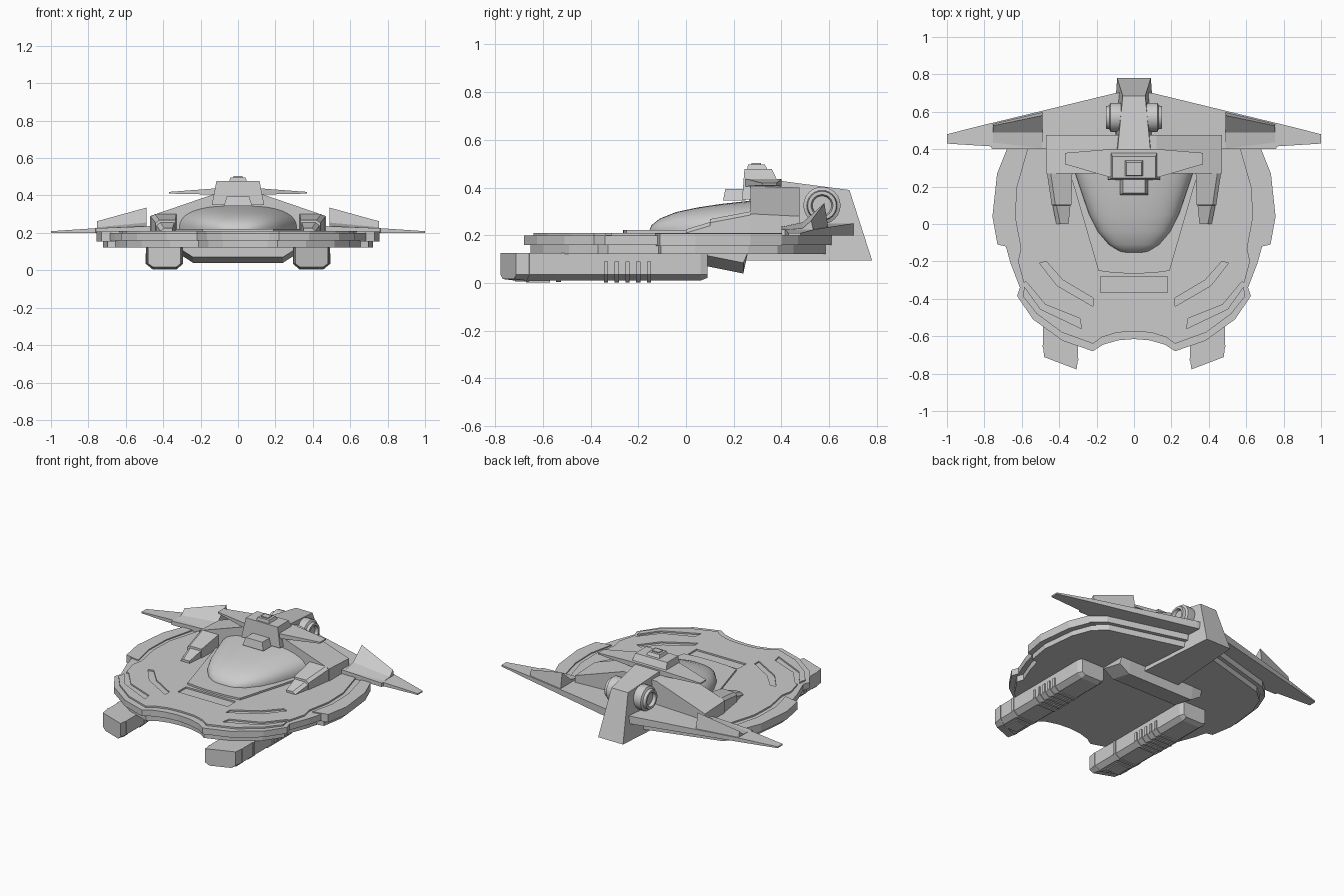
import bpy, bmesh
from math import sin, cos, pi

if "Cube" in bpy.data.objects:
    bpy.data.objects.remove(bpy.data.objects["Cube"])


def make(name, verts, faces, mirror=False, smooth=False):
    me = bpy.data.meshes.new(name)
    me.from_pydata(verts, [], faces)
    bm = bmesh.new()
    bm.from_mesh(me)
    bmesh.ops.recalc_face_normals(bm, faces=bm.faces)
    bm.to_mesh(me)
    bm.free()
    ob = bpy.data.objects.new(name, me)
    bpy.context.collection.objects.link(ob)
    bpy.context.view_layer.objects.active = ob
    if mirror:
        m = ob.modifiers.new("Mirror", 'MIRROR')
        m.use_mirror_merge = False
    if smooth:
        bpy.ops.object.select_all(action='DESELECT')
        ob.select_set(True)
        bpy.ops.object.shade_smooth_by_angle(angle=0.6)
    return ob


def loft(name, rings, **kw):
    """Skin equal-length rings of 3D points and cap both ends."""
    n = len(rings[0])
    verts = [p for r in rings for p in r]
    faces = [(k * n + i, k * n + (i + 1) % n, (k + 1) * n + (i + 1) % n, (k + 1) * n + i)
             for k in range(len(rings) - 1) for i in range(n)]
    faces += [tuple(range(n))[::-1], tuple(range(len(verts) - n, len(verts)))]
    return make(name, verts, faces, **kw)


def slab(name, pts, z0, z1, **kw):
    return loft(name, [[(x, y, z) for x, y in pts] for z in (z0, z1)], **kw)


def span(name, sections, **kw):
    """Loft along x from (x, [(y, z), ...]) sections."""
    return loft(name, [[(x, y, z) for y, z in s] for x, s in sections], **kw)


def frustum(name, low, high, **kw):
    """Box with different rectangles (x0, x1, y0, y1, z) at bottom and top."""
    return loft(name, [[(a, c, z), (b, c, z), (b, d, z), (a, d, z)]
                       for a, b, c, d, z in (low, high)], **kw)


def box(name, x0, x1, y0, y1, z0, z1, **kw):
    return frustum(name, (x0, x1, y0, y1, z0), (x0, x1, y0, y1, z1), **kw)


def full(half):
    """Complete a right-hand half outline across x = 0."""
    return half + [(-x, y) for x, y in reversed(half) if x > 0]


# Saucer hull in stacked tiers
outline = full([(0, .61), (.1, .61), (.6, .47), (.68, .4), (.73, .27), (.755, .04), (.73, -.11),
                (.685, -.12), (.66, -.21), (.61, -.34), (.625, -.385), (.54, -.51),
                (.38, -.625), (.22, -.68), (.165, -.645), (.085, -.622), (0, -.615)])
slab("saucer_underside", [(x * .955, y * .96) for x, y in outline], .122, .168)
slab("saucer_rim", outline, .16, .2)
slab("side_rail", [(.61, .4), (.66, .2), (.665, .03), (.63, -.13), (.73, -.11),
                   (.757, .04), (.732, .27), (.68, .4)], .155, .207, mirror=True)
deck = slab("saucer_deck", full([
    (0, .5), (.57, .4), (.63, .19), (.635, .03), (.605, -.13), (.62, -.2), (.585, -.33),
    (.595, -.385), (.52, -.48), (.385, -.58), (.22, -.64), (.17, -.605), (.09, -.58), (0, -.575)]),
    .185, .21)

# Recessed deck channels and front panel
cutters = [box("panel_cutter", -.18, .18, -.365, -.28, .2, .25)]
for s in (1, -1):
    for pts in ([(.575, -.31), (.475, -.43), (.29, -.505), (.28, -.56), (.5, -.455), (.6, -.315)],
                [(.47, -.2), (.38, -.3), (.22, -.395), (.22, -.44), (.41, -.33), (.505, -.21)]):
        cutters.append(slab("channel_cutter", [(s * x, y) for x, y in pts], .201, .25))
for c in cutters:
    c.hide_render = True
    m = deck.modifiers.new("Cut", 'BOOLEAN')
    m.object, m.operation, m.solver = c, 'DIFFERENCE', 'EXACT'
    bpy.context.view_layer.objects.active = deck
    bpy.ops.object.modifier_apply(modifier=m.name)
    bpy.data.objects.remove(c)

# Dome and the plate beneath it
slab("dome_plate", full([(0, .3), (.35, .3), (.19, -.25), (.1, -.262), (0, -.265)]), .2, .222)
rings = []
for y, w, h in [(-.155, .04, .006), (-.145, .08, .03), (-.11, .135, .058), (-.04, .195, .086),
                (.05, .24, .105), (.15, .275, .12), (.27, .315, .133), (.36, .33, .138)]:
    rings.append([(w * (1 if cos(a) > 0 else -1) * abs(cos(a)) ** .75, y, .212 + h * sin(a) ** .75)
                  for a in [pi * i / 24 for i in range(24)]] + [(-w, y, .212)])
loft("dome", rings, smooth=True)

# Sloped rear body, spine and bridge
span("rear_body", [(x, [(.27, .2), (.475, .2), (.475, t - .01), (.27, t)])
                   for x, t in ((-.47, .29), (-.12, .41), (.12, .41), (.47, .29))])
loft("spine", [[(-.13, .25, .095), (.13, .25, .095), (.09, .78, .095), (-.09, .78, .095)],
               [(-.1, .27, .445), (.1, .27, .445), (.06, .685, .39), (-.06, .685, .39)]])
frustum("bridge", (-.14, .14, .235, .42, .35), (-.115, .115, .245, .36, .478))
frustum("bridge_cap", (-.05, .05, .255, .345, .47), (-.04, .04, .26, .33, .497))
box("cap_hatch", -.025, .025, .275, .315, .48, .503)
frustum("bridge_nose", (-.075, .075, .155, .25, .345), (-.06, .06, .165, .25, .395))


def chord(y0, y1, z0, z1):
    return [(y0, z0), (y1, z0), (y1, z1), (y0, z1)]


span("bridge_wing", [(-.37, chord(.32, .38, .41, .419)), (-.13, chord(.25, .4, .405, .437)),
                     (.13, chord(.25, .4, .405, .437)), (.37, chord(.32, .38, .41, .419))])

# Main wings with wedge fairings
span("main_wing", [(0, chord(.4, .71, .2, .25)), (.1, chord(.4, .7, .2, .25)),
                   (.76, chord(.4, .54, .2, .225)), (.762, chord(.415, .54, .2, .225)),
                   (1, chord(.43, .48, .2, .209))], mirror=True)
span("wing_fairing", [(.49, [(.4, .2), (.4, .235), (.49, .255), (.58, .335), (.602, .2)]),
                      (.755, [(.4, .2), (.4, .222), (.49, .23), (.525, .262), (.538, .2)])],
     mirror=True)

# Shoulder pods beside the dome
loft("shoulder_pod", [[(a, y, .2), (b, y, .2), (b, y, z - .015), (b - .02, y, z), (a, y, z)]
                      for a, b, y, z in ((.35, .415, 0, .225), (.34, .435, .1, .255),
                                         (.335, .44, .101, .268), (.33, .465, .27, .3))],
     mirror=True)

# Round thrusters on the spine
loft("spine_thruster", [[(x, .57 + r * cos(2 * pi * i / 24), .325 + r * sin(2 * pi * i / 24))
                         for i in range(24)]
                        for x, r in ((.03, .07), (.085, .078), (.125, .078), (.132, .064), (.15, .06),
                                     (.15, .046), (.13, .04))], mirror=True, smooth=True)

# Underside crosspiece joining the nacelles
span("cross_pylon", [(x, [(.09, .13), (.09, .07 + d), (.24, .04 + d), (.26, .13)])
                     for x, d in ((-.31, .045), (-.24, 0), (.24, 0), (.31, .045))])


# Nacelles: chamfered section, slanted nose
def section(y, grow=0.0, skew=0.0):
    g = grow
    pts = [(.3 - g, .125), (.3 - g, .035), (.33, .01 - g), (.455, .01 - g), (.487 + g, .035), (.487 + g, .125)]
    return [(x, y + skew * (x - .3), z) for x, z in pts]


loft("nacelle", [section(-.78, -.007, .38), section(-.725, 0, .38), section(-.43),
                 section(.06), section(.09, -.012)], mirror=True)
loft("nacelle_nose_band", [section(-.728, .003, .38), section(-.718, .003, .38)], mirror=True)
loft("nacelle_collar", [section(-.545, .005), section(-.525, .005)], mirror=True)
for i in range(5):
    y = -.335 + i * .045
    loft("nacelle_vent", [[(x, yy, min(z, .09)) for x, _, z in section(0, .007)]
                          for yy in (y - .009, y + .009)], mirror=True)
box("nacelle_hatch", .35, .44, -.67, -.57, .003, .02, mirror=True)
